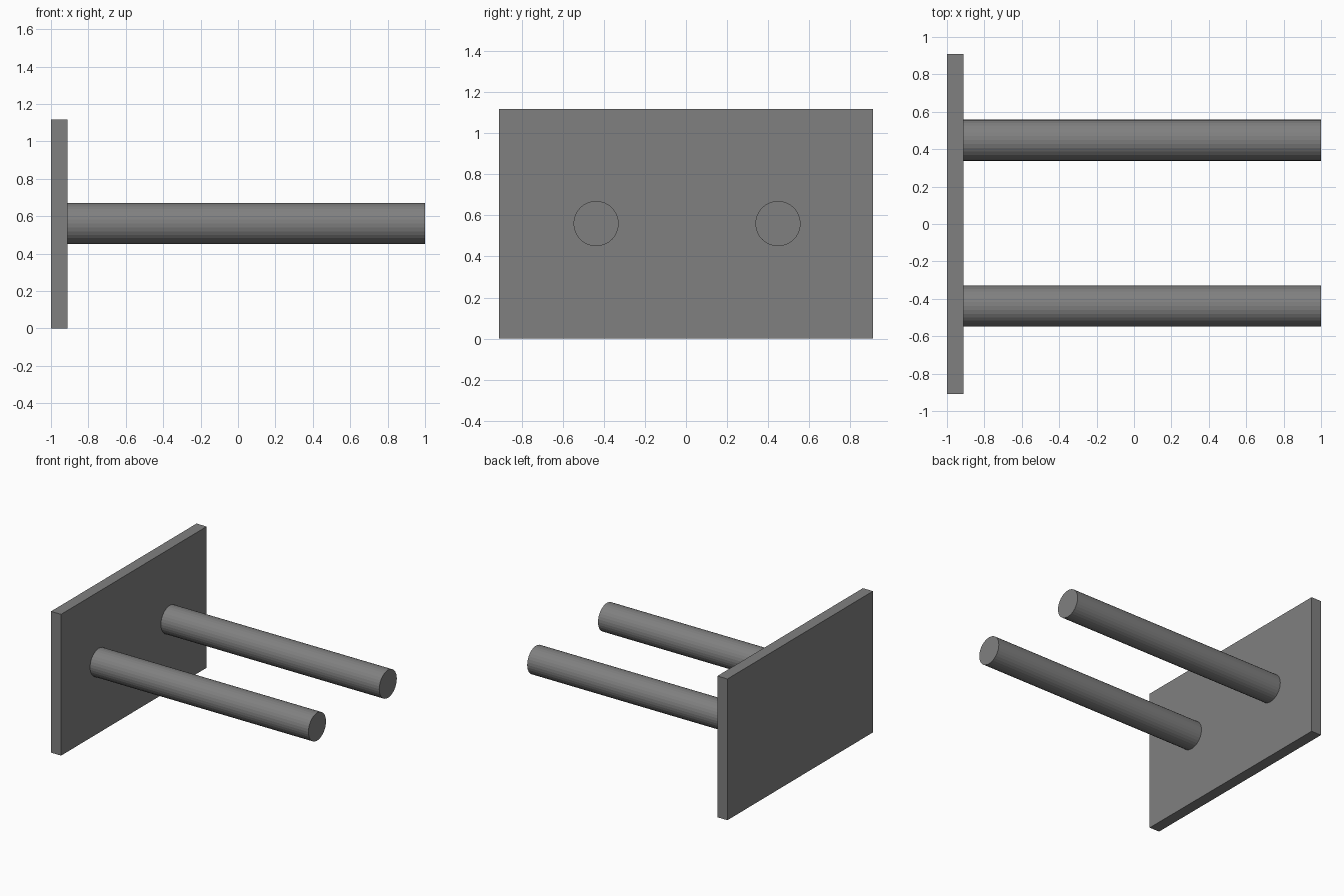
import bpy
import math

if "Cube" in bpy.data.objects:
    bpy.data.objects.remove(bpy.data.objects["Cube"])

# Single grey finish
grey = bpy.data.materials.new("grey_metal")
grey.diffuse_color = (0.216, 0.216, 0.216, 1)
grey.use_nodes = True
grey.node_tree.nodes["Principled BSDF"].inputs["Base Color"].default_value = grey.diffuse_color

PLATE_FACE = -0.912
ROD_END = 1.0
ROD_Z = 0.56

# Upright mounting plate
bpy.ops.mesh.primitive_cube_add(size=1, location=((PLATE_FACE - 1) / 2, 0, 0.559))
plate = bpy.context.object
plate.name = "mounting_plate"
plate.scale = (PLATE_FACE + 1, 1.82, 1.118)
bpy.ops.object.transform_apply(location=False, rotation=False, scale=True)
plate.data.materials.append(grey)


def add_rod(name, y):
    """Horizontal round rod running from the plate face along +x."""
    bpy.ops.mesh.primitive_cylinder_add(
        vertices=32, radius=0.11, depth=ROD_END - PLATE_FACE,
        location=((ROD_END + PLATE_FACE) / 2, y, ROD_Z),
        rotation=(0, math.pi / 2, 0))
    rod = bpy.context.object
    rod.name = name
    rod.data.materials.append(grey)


# Pair of rods
add_rod("front_rod", -0.438)
add_rod("back_rod", 0.448)
